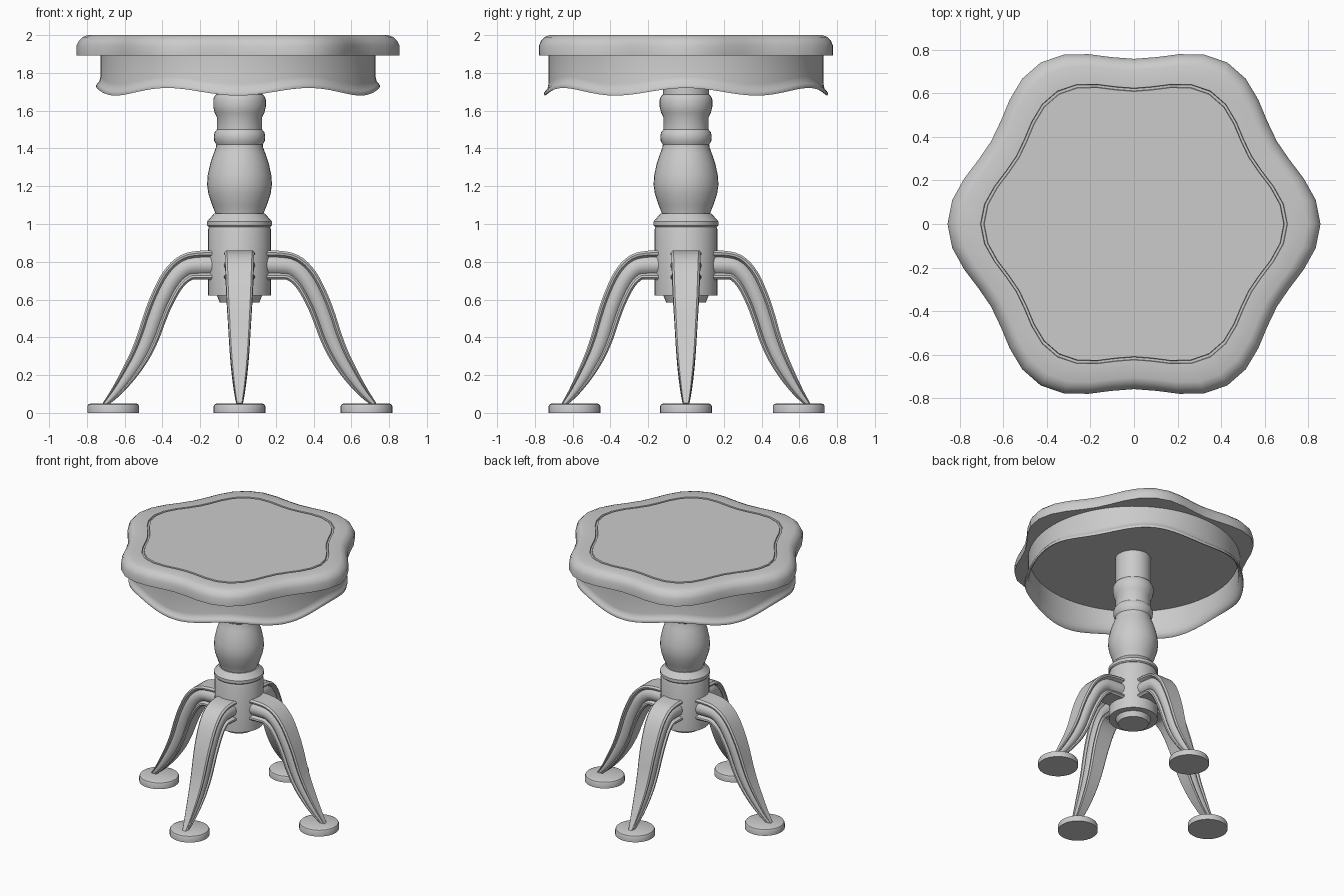
import bpy, bmesh, math
from mathutils import Vector

if "Cube" in bpy.data.objects:
    bpy.data.objects.remove(bpy.data.objects["Cube"])

mat = bpy.data.materials.new("plain grey")
mat.diffuse_color = (0.6, 0.6, 0.6, 1)
mat.use_nodes = True
mat.node_tree.nodes["Principled BSDF"].inputs["Base Color"].default_value = mat.diffuse_color


def make(name, rings, cap=True, loop=False, angle=35):
    """Skin a list of closed rings of points into one smooth-shaded object."""
    bm = bmesh.new()
    vr = [[bm.verts.new(p) for p in ring] for ring in rings]
    n = len(vr[0])
    pairs = list(zip(vr, vr[1:])) + ([(vr[-1], vr[0])] if loop else [])
    for a, b in pairs:
        for i in range(n):
            j = (i + 1) % n
            bm.faces.new((a[i], a[j], b[j], b[i]))
    if cap and not loop:
        bm.faces.new(vr[0][::-1])
        bm.faces.new(vr[-1])
    bmesh.ops.recalc_face_normals(bm, faces=bm.faces)
    me = bpy.data.meshes.new(name)
    bm.to_mesh(me)
    bm.free()
    me.materials.append(mat)
    ob = bpy.data.objects.new(name, me)
    bpy.context.collection.objects.link(ob)
    bpy.ops.object.select_all(action='DESELECT')
    ob.select_set(True)
    bpy.context.view_layer.objects.active = ob
    bpy.ops.object.shade_smooth_by_angle(angle=math.radians(angle))
    return ob


def ring(n, radius, height, cx=0.0, cy=0.0):
    """Ring whose radius and height are functions of the angle."""
    out = []
    for i in range(n):
        t = 2 * math.pi * i / n
        r = radius(t)
        out.append((cx + r * math.cos(t), cy + r * math.sin(t), height(t)))
    return out


def lathe(name, profile, n=32, cx=0.0, cy=0.0, angle=35):
    return make(name, [ring(n, lambda t, r=r: r, lambda t, z=z: z, cx, cy)
                       for r, z in profile], angle=angle)


# Scalloped tabletop with rounded border and thin inlaid groove
def scallop(t):
    return 0.806 + 0.049 * math.cos(6 * t)


top = [(1, 1.893), (1, 1.945), (0.985, 1.97), (0.962, 1.989), (0.93, 2.0),
       (0.823, 2.0), (0.82, 1.99), (0.806, 1.99), (0.803, 2.0)]
make("tabletop", [ring(48, lambda t, s=s: s * scallop(t), lambda t, z=z: z)
                  for s, z in top])

# Round apron with wavy, curled lower lip; None marks the straight upper edge
apron = [(0.728, None), (0.728, 0.06), (0.734, 0.035), (0.745, 0.024),
         (0.752, 0.013), (0.749, 0.0), (0.738, 0.004), (0.724, 0.03),
         (0.717, 0.065), (0.717, None)]


def wave(t, d):
    return 1.895 if d is None else 1.70 + 0.02 * math.cos(6 * t) + d


make("apron", [ring(96, lambda t, r=r: r, lambda t, d=d: wave(t, d))
               for r, d in apron], loop=True, angle=50)

# Turned column, collar and hub
CX = 0.008
lathe("column", [
    (0.125, 1.04), (0.127, 1.055), (0.145, 1.10), (0.165, 1.16), (0.172, 1.21),
    (0.168, 1.26), (0.155, 1.32), (0.138, 1.37), (0.125, 1.405), (0.123, 1.42),
    (0.134, 1.44), (0.136, 1.465), (0.132, 1.485), (0.12, 1.50), (0.12, 1.565),
    (0.132, 1.59), (0.139, 1.62), (0.139, 1.66), (0.13, 1.68), (0.122, 1.685),
    (0.122, 1.895)], cx=CX)
lathe("collar", [(0.165, 0.985), (0.171, 0.992), (0.171, 1.014),
                 (0.135, 1.055), (0.12, 1.055)], cx=CX)
lathe("hub", [(0.095, 0.585), (0.105, 0.585), (0.12, 0.622), (0.167, 0.622),
              (0.167, 0.97), (0.16, 0.99)], cx=CX)

# Fluted leg: centre path (out, height, half thickness, half width)
PATH = [(.13, .782, .078, .083), (.2, .782, .077, .081), (.28, .77, .072, .077),
        (.35, .708, .067, .073), (.41, .6, .063, .068), (.45, .5, .061, .062),
        (.485, .4, .058, .056), (.53, .3, .052, .049), (.59, .2, .042, .039),
        (.655, .11, .028, .027), (.715, .043, .013, .015)]
HALF = [(.85, 1), (1, .85), (.97, .7), (.72, .55), (.9, .36), (1, 0),
        (.9, -.36), (.72, -.55), (.97, -.7), (1, -.85), (.85, -1)]
SECTION = HALF + [(-u, v) for u, v in reversed(HALF)]


def smooth_path(pts, steps=4):
    """Catmull-Rom interpolation."""
    p = [Vector(q) for q in pts]
    p = [2 * p[0] - p[1]] + p + [2 * p[-1] - p[-2]]
    out = []
    for i in range(1, len(p) - 2):
        a, b, c, d = p[i - 1:i + 3]
        for k in range(steps):
            t = k / steps
            out.append(0.5 * (2 * b + (c - a) * t + (2 * a - 5 * b + 4 * c - d) * t * t
                              + (3 * b - a - 3 * c + d) * t ** 3))
    return out + [p[-2]]


def leg(name, ang, scale):
    pts = smooth_path([(0.13 + (x - 0.13) * scale, z, h, w) for x, z, h, w in PATH])
    ca, sa = math.cos(ang), math.sin(ang)
    rings = []
    for i, p in enumerate(pts):
        d = pts[min(i + 1, len(pts) - 1)] - pts[max(i - 1, 0)]
        tx, tz = Vector((d[0], d[1])).normalized()
        r = []
        for u, v in SECTION:
            out, z, side = p[0] - tz * v * p[2], p[1] + tx * v * p[2], u * p[3]
            r.append((CX + out * ca - side * sa, out * sa + side * ca, z))
        rings.append(r)
    make(name, rings, angle=40)


# Four legs with round foot pads
for name, ang, scale, foot in (("right", 0, 1, .672), ("back", 90, .885, .597),
                               ("left", 180, 1, .668), ("front", 270, .885, .59)):
    a = math.radians(ang)
    leg(name + "_leg", a, scale)
    lathe(name + "_foot", [(0.137, 0), (0.137, 0.035), (0.132, 0.045), (0.118, 0.051)],
          cx=CX + foot * math.cos(a), cy=foot * math.sin(a))
